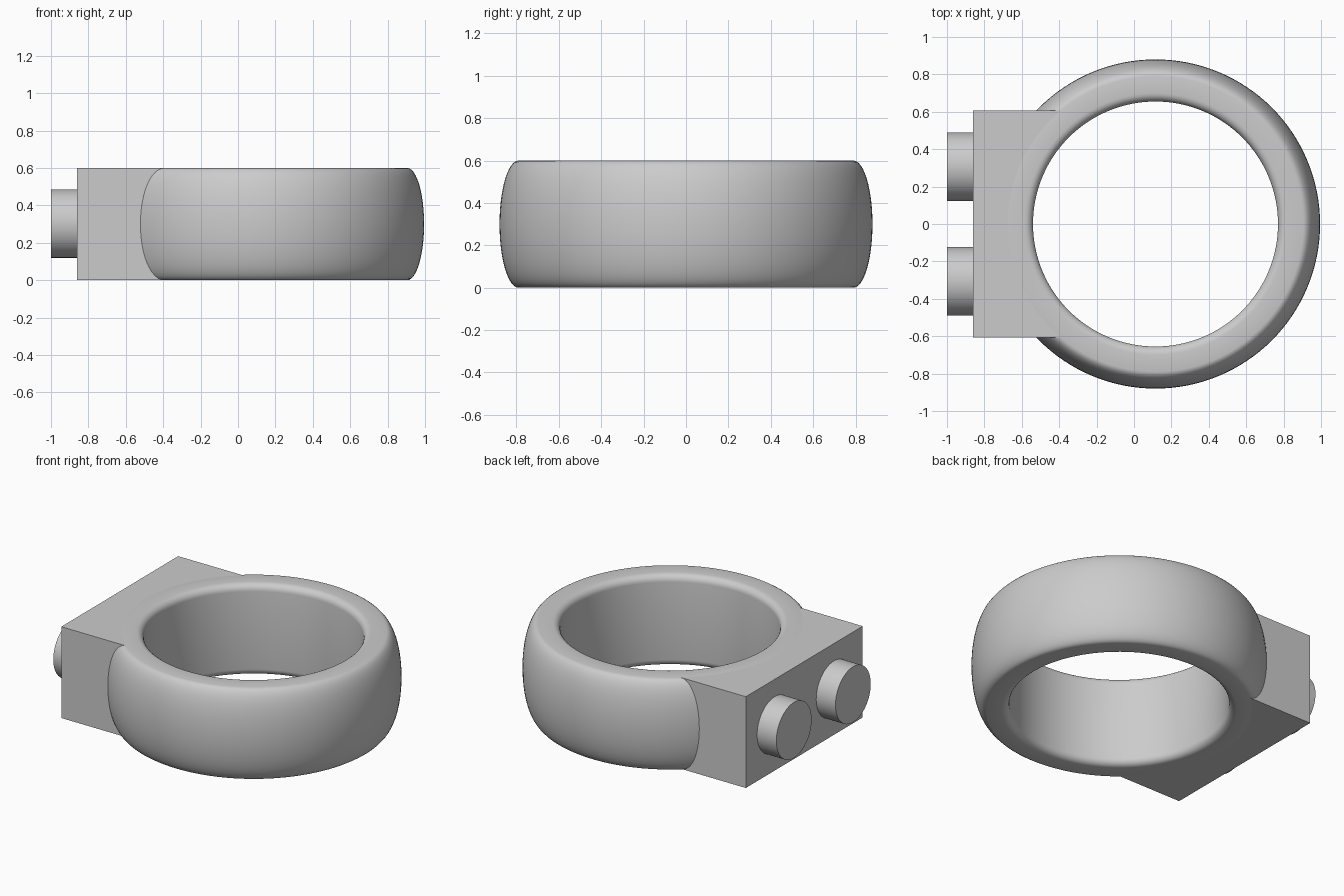
import bpy, bmesh
from math import sin, cos, pi, asin, radians
from mathutils import Matrix, Vector

cube = bpy.data.objects.get("Cube")
if cube:
    bpy.data.objects.remove(cube, do_unlink=True)

CENTRE_X = 0.115      # ring axis
HEIGHT = 0.6
MID = HEIGHT / 2
CROWN_R = 0.79        # where the flat rim meets the bulging outside
HALF_WIDTH = 0.607    # half width of the block

grey = bpy.data.materials.new("plain grey")
grey.use_nodes = True
grey.diffuse_color = (0.6, 0.6, 0.6, 1)
grey.node_tree.nodes["Principled BSDF"].inputs["Base Color"].default_value = (0.6, 0.6, 0.6, 1)


def finish(bm, name):
    bmesh.ops.recalc_face_normals(bm, faces=bm.faces)
    mesh = bpy.data.meshes.new(name)
    bm.to_mesh(mesh)
    bm.free()
    mesh.materials.append(grey)
    obj = bpy.data.objects.new(name, mesh)
    bpy.context.collection.objects.link(obj)
    bpy.ops.object.select_all(action='DESELECT')
    obj.select_set(True)
    bpy.context.view_layer.objects.active = obj
    bpy.ops.object.shade_smooth_by_angle(angle=radians(35))
    return obj


def arc(cr, cz, a, b, start, end, steps):
    """Elliptical arc in the radius/height plane."""
    angles = [start + (end - start) * i / steps for i in range(steps + 1)]
    return [(cr + a * cos(t), cz + b * sin(t)) for t in angles]


# Ring: bulging outside, flat rims and softly rounded bore edges
INNER_R, ROUND = 0.655, 0.045
profile = arc(CROWN_R, MID, 0.09, MID, -pi / 2, pi / 2, 24)
profile += arc(INNER_R + ROUND, HEIGHT - ROUND, ROUND, ROUND, pi / 2, pi, 6)
profile += arc(INNER_R + ROUND, ROUND, ROUND, ROUND, pi, 1.5 * pi, 6)
bm = bmesh.new()
verts = [bm.verts.new((CENTRE_X + r, 0, z)) for r, z in profile]
edges = [bm.edges.new((v, verts[i - 1])) for i, v in enumerate(verts)]
bmesh.ops.spin(bm, geom=verts + edges, cent=(CENTRE_X, 0, 0), axis=(0, 0, 1),
               angle=2 * pi, steps=128, use_merge=True)
bmesh.ops.remove_doubles(bm, verts=bm.verts, dist=0.0001)
finish(bm, "ring")

# Block: rectangle with a concave end that fits against the ring
fit_r = CROWN_R - 0.002
spread = asin(HALF_WIDTH / fit_r)
outline = [(-0.86, HALF_WIDTH), (-0.86, -HALF_WIDTH)]
for i in range(49):
    t = pi + spread - 2 * spread * i / 48
    outline.append((CENTRE_X + fit_r * cos(t), fit_r * sin(t)))
bm = bmesh.new()
base = bm.faces.new([bm.verts.new((x, y, 0)) for x, y in outline])
top = bmesh.ops.extrude_face_region(bm, geom=[base])["geom"]
bmesh.ops.translate(bm, vec=Vector((0, 0, HEIGHT)),
                    verts=[v for v in top if isinstance(v, bmesh.types.BMVert)])
finish(bm, "mounting_block")

# Two round pegs on the outer face of the block
for name, y in (("left_peg", -0.307), ("right_peg", 0.307)):
    bm = bmesh.new()
    place = Matrix.Translation((-0.92, y, 0.303)) @ Matrix.Rotation(pi / 2, 4, 'Y')
    bmesh.ops.create_cone(bm, cap_ends=True, segments=64, radius1=0.183,
                          radius2=0.183, depth=0.16, matrix=place)
    finish(bm, name)
